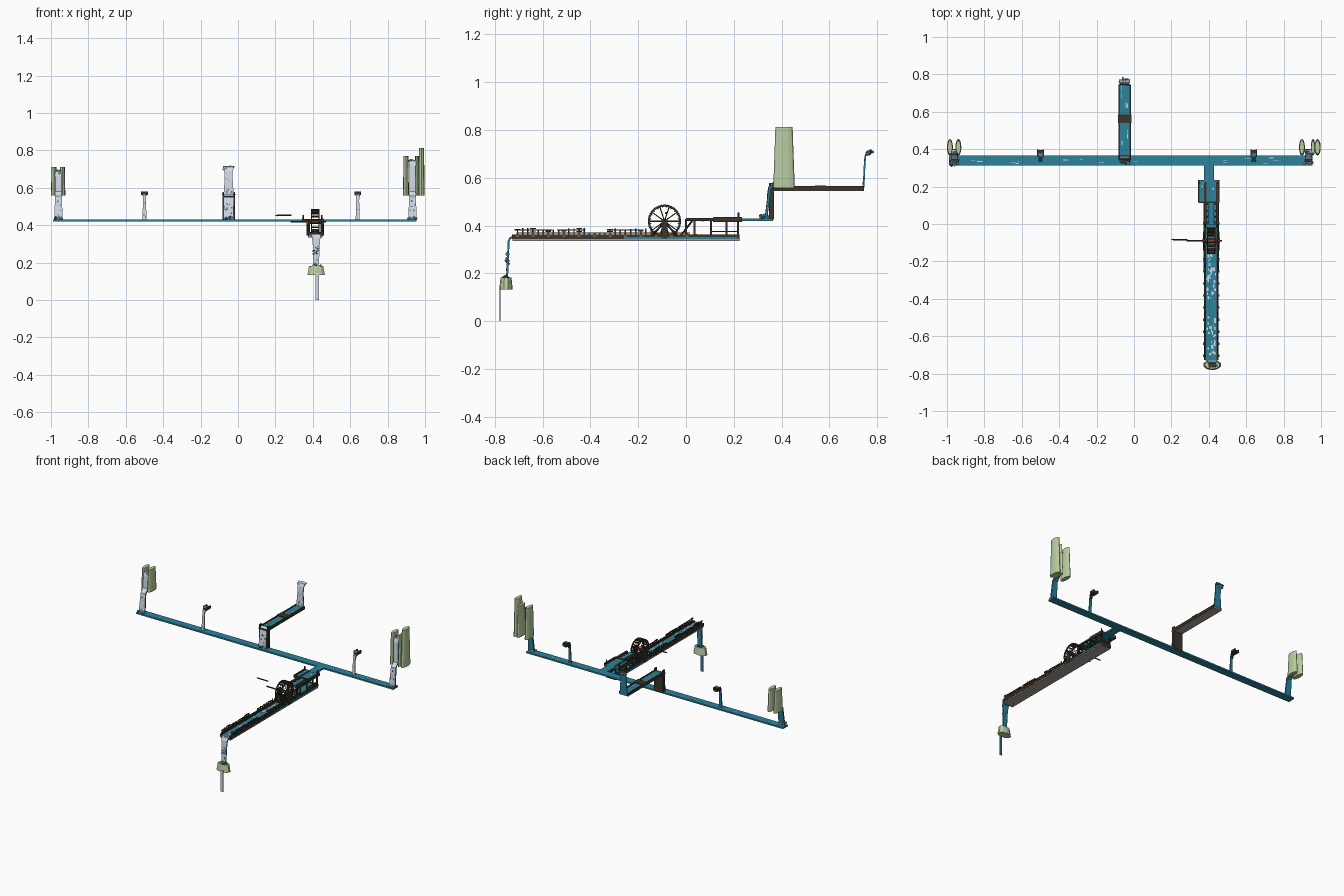
import bpy, bmesh, math, random
from mathutils import Matrix, Vector

if "Cube" in bpy.data.objects:
    bpy.data.objects.remove(bpy.data.objects["Cube"])
random.seed(4)

COLOURS = [("water_teal", (0.026, 0.23, 0.34)), ("foam_white", (0.64, 0.70, 0.78)),
           ("dark_wood", (0.045, 0.036, 0.021)), ("pale_green", (0.50, 0.62, 0.36)),
           ("trough_tan", (0.40, 0.34, 0.30)), ("rust_wood", (0.20, 0.10, 0.05))]
WATER, FOAM, WOOD, GREEN, TAN, RUST = range(6)
MATS = []
for n, c in COLOURS:
    m = bpy.data.materials.new(n)
    m.diffuse_color = (*c, 1)
    m.use_nodes = True
    m.node_tree.nodes["Principled BSDF"].inputs["Base Color"].default_value = m.diffuse_color
    MATS.append(m)


def finish(name, bm):
    bmesh.ops.recalc_face_normals(bm, faces=bm.faces)
    me = bpy.data.meshes.new(name)
    bm.to_mesh(me)
    bm.free()
    for m in MATS:
        me.materials.append(m)
    ob = bpy.data.objects.new(name, me)
    bpy.context.collection.objects.link(ob)


def paint(verts, mat):
    for f in {f for v in verts for f in v.link_faces}:
        f.material_index = mat


def box(bm, x0, x1, y0, y1, z0, z1, mat, rot=Matrix()):
    M = Matrix.Translation(((x0 + x1) / 2, (y0 + y1) / 2, (z0 + z1) / 2)) @ rot @ \
        Matrix.Diagonal((x1 - x0, y1 - y0, z1 - z0, 1))
    paint(bmesh.ops.create_cube(bm, size=1, matrix=M)["verts"], mat)


def rod(bm, a, b, r, mat, r2=None, seg=8):
    a, b = Vector(a), Vector(b)
    M = Matrix.Translation((a + b) / 2) @ (b - a).to_track_quat('Z', 'Y').to_matrix().to_4x4()
    paint(bmesh.ops.create_cone(bm, cap_ends=True, segments=seg, radius1=r, radius2=r if r2 is None else r2,
                                depth=(b - a).length, matrix=M)["verts"], mat)


def blob(bm, c, s, mat):
    M = Matrix.Translation(c) @ Matrix.Diagonal((*s, 1))
    paint(bmesh.ops.create_icosphere(bm, subdivisions=1, radius=1, matrix=M)["verts"], mat)


def foam(bm, x0, x1, y0, y1, z, n, sx, sy):
    for _ in range(n):
        x, y = random.uniform(x0, x1), random.uniform(y0, y1)
        a, b = sx * random.uniform(.4, 1), sy * random.uniform(.4, 1)
        box(bm, x - a, x + a, y - b, y + b, z, z + .001, FOAM)


def fall(name, x, path, thick=.006, spots=0):
    """Falling sheet of water; path holds (y, z, width)."""
    bm = bmesh.new()
    rows = []
    for i, (y, z, w) in enumerate(path):
        p, q = path[max(i - 1, 0)], path[min(i + 1, len(path) - 1)]
        t = Vector((0, q[0] - p[0], q[1] - p[1])).normalized()
        n = Vector((0, t.z, -t.y)) * thick / 2
        c = Vector((x, y, z))
        rows.append([bm.verts.new(c + Vector((sx * w / 2, 0, 0)) + s * n)
                     for sx, s in ((-1, -1), (1, -1), (1, 1), (-1, 1))])
    for a, b in zip(rows, rows[1:]):
        for k in range(4):
            bm.faces.new((a[k], a[(k + 1) % 4], b[(k + 1) % 4], b[k]))
    bm.faces.new(rows[0])
    bm.faces.new(rows[-1])
    bmesh.ops.recalc_face_normals(bm, faces=bm.faces)
    for f in bm.faces:
        f.material_index = FOAM if f.normal.y < -.3 else WATER
    (y0, z0, w), (y1, z1, _) = path[0], path[1]
    for _ in range(spots):
        t, dx, h = random.random(), random.uniform(-.35, .35) * w, random.uniform(.002, .005)
        y, z = y0 + (y1 - y0) * t - thick / 2, z0 + (z1 - z0) * t
        box(bm, x + dx - .003, x + dx + .003, y - .001, y + .001, z - h, z + h, WATER)
    finish(name, bm)


def splash(name, c, spread, n, size):
    bm = bmesh.new()
    for _ in range(n):
        p = [c[i] + random.uniform(-1, 1) * spread[i] for i in range(3)]
        blob(bm, p, [size * random.uniform(.6, 1.2) for _ in range(3)], random.choice((FOAM, FOAM, WATER)))
    finish(name, bm)


# long cross channel with foam flecks
bm = bmesh.new()
box(bm, -.99, .955, .313, .365, .42, .43, WATER)
foam(bm, -.95, .93, .32, .355, .43, 20, .016, .002)
finish("long_channel", bm)

# end falls, stepping back between pale green pillars
for side, x, top in (("left", -.96, .69), ("right", .933, .745)):
    fall(side + "_fall", x, [(.335, .43, .045), (.35, .555, .036), (.374, .58, .034), (.378, top - .03, .034),
                             (.384, top - .005, .04), (.40, top, .042)], .01, 7)
    splash(side + "_splash", (x, .328, .436), (.022, .015, .006), 10, .009)
    splash(side + "_crest", (x, .388, top - .005), (.016, .01, .01), 6, .008)


def pillar(name, x, z1, w):
    bm = bmesh.new()
    bmesh.ops.create_cone(bm, cap_ends=True, segments=12, radius1=1, radius2=.8, depth=1)
    bmesh.ops.transform(bm, matrix=Matrix.Translation((x, .41, (.558 + z1) / 2)) @
                        Matrix.Diagonal((w, .045, z1 - .558, 1)), verts=bm.verts)
    for f in bm.faces:
        f.material_index = GREEN
    finish(name, bm)


for i, (x, z, w) in enumerate(((-.984, .71, .016), (-.939, .71, .016), (.898, .77, .016),
                               (.957, .77, .012), (.981, .812, .017))):
    pillar(f"pillar_{i + 1}", x, z, w)

# two small spouts with dark wooden heads
for i, x in enumerate((-.5, .64)):
    fall(f"small_fall_{i + 1}", x, [(.338, .43, .022), (.343, .53, .016), (.347, .56, .018),
                                    (.36, .574, .024), (.38, .576, .028)], .007, 3)
    bm = bmesh.new()
    box(bm, x - .011, x + .011, .352, .395, .556, .574, WOOD)
    box(bm, x - .008, x + .008, .348, .354, .54, .57, WOOD)
    for s in (-1, 1):
        box(bm, x + s * .014 - .004, x + s * .014 + .004, .36, .397, .562, .58, WOOD)
        blob(bm, (x + s * .01, .372, .575), (.007, .009, .006), FOAM)
    finish(f"small_spout_{i + 1}", bm)

# raised rear channel
cx = -.05
bm = bmesh.new()
box(bm, cx - .026, cx + .026, .362, .745, .55, .561, WATER)
box(bm, cx - .031, cx + .031, .362, .745, .545, .551, TAN)
for s in (-1, 1):
    x = cx + s * .03
    box(bm, x - .004, x + .004, .355, .745, .547, .566, WOOD)
box(bm, cx - .036, cx + .036, .54, .585, .562, .568, WOOD)
foam(bm, cx - .02, cx + .02, .38, .73, .561, 10, .003, .014)
finish("rear_channel", bm)
fall("rear_lower_fall", cx, [(.335, .43, .056), (.347, .52, .05), (.352, .552, .05), (.366, .563, .05)], .01, 8)
bm = bmesh.new()
box(bm, cx - .03, cx + .03, .36, .368, .425, .55, WOOD)
for s in (-1, 1):
    box(bm, cx + s * .03 - .004, cx + s * .03 + .004, .348, .368, .425, .578, WOOD)
box(bm, cx - .034, cx + .034, .343, .35, .547, .556, WOOD)
finish("rear_fall_frame", bm)
splash("rear_lower_splash", (cx, .33, .437), (.024, .01, .006), 10, .008)
fall("rear_upper_fall", cx, [(.743, .56, .055), (.747, .65, .042), (.75, .69, .044),
                             (.758, .71, .055), (.772, .714, .06)], .007, 8)
splash("rear_upper_crest", (cx, .768, .706), (.026, .01, .008), 9, .009)

# front trough: tan bed, teal water, wooden walls
X = .413
bm = bmesh.new()
box(bm, X - .038, X + .038, -.725, .222, .335, .343, TAN)
box(bm, X - .03, X + .03, -.73, .22, .343, .356, WATER)
foam(bm, X - .022, X + .022, -.7, -.5, .356, 30, .006, .009)
foam(bm, X - .022, X + .022, -.42, -.16, .356, 32, .006, .010)
for s in (-1, 1):
    x = X + s * .034
    box(bm, x - .006, x + .006, -.728, .222, .343, .362, WOOD)
    xs = X + s * .041
    box(bm, xs - .001, xs + .001, -.26, .215, .344, .352, WATER)
box(bm, X - .037, X + .037, .215, .223, .335, .362, WOOD)
finish("front_trough", bm)

# trough railings, posts and odd brackets
bm = bmesh.new()
for s in (-1, 1):
    x = X + s * .035
    box(bm, x - .004, x + .004, -.71, .0, .366, .371, WOOD)
    for i in range(34):
        y = -.705 + i * .0215
        tall = i < 14 or 17 < i < 27
        h = random.uniform(.376, .39) if tall else .371
        box(bm, x - .003, x + .003, y - .003, y + .003, .345, h, WOOD)
        if i % 3 == 0:
            box(bm, x + s * .004 - .006, x + s * .004 + .006, y - .006, y + .006, .352, .364, RUST)
            box(bm, x - .004, x + .004, y - .012, y + .012, h - .004, h, WOOD)
    for y0, y1 in ((-.7, -.56), (-.54, -.42), (-.33, -.18)):
        box(bm, x - .0025, x + .0025, y0, y1, .379, .383, WOOD)
for i in range(7):
    y = -.14 + i * .03
    box(bm, X - .038, X + .038, y - .005, y + .005, .36, .364, WOOD)
finish("trough_railings", bm)

# head box and connecting channel
bm = bmesh.new()
box(bm, .375, .428, .22, .32, .42, .43, WATER)
box(bm, .35, .448, .12, .235, .419, .429, WATER)
for s in (-1, 1):
    x = .399 + s * .053
    box(bm, x - .005, x + .005, .115, .235, .415, .435, WOOD)
box(bm, .348, .45, .113, .12, .415, .434, WOOD)
for x in (.35, .448):
    rod(bm, (x, .22, .42), (x, .22, .455), .004, WOOD)
foam(bm, .36, .43, .13, .22, .429, 5, .004, .008)
finish("head_box", bm)

# timber frame and flume leading to the wheel
bm = bmesh.new()
for s in (-1, 1):
    x = X + s * .033
    box(bm, x - .007, x + .007, .0, .225, .422, .432, WOOD)
    box(bm, x - .003, x + .003, .1, .22, .372, .377, WOOD)
    for y in (.0, .035, .105, .17, .217):
        box(bm, x - .004, x + .004, y - .004, y + .004, .34, .426, WOOD)
    rod(bm, (x, -.02, .36), (x, .03, .425), .004, WOOD, seg=4)
for y in (.0, .035, .07, .105):
    box(bm, X - .035, X + .035, y - .004, y + .004, .416, .423, WOOD)
box(bm, X - .014, X + .014, -.005, .12, .42, .428, WATER)
finish("flume_frame", bm)

# water wheel: two rims, spokes, paddles
WY, WZ, R = -.09, .418, .07
bm = bmesh.new()
for x in (X - .02, X + .02):
    N, ring = 20, []
    for i in range(N):
        a = i * math.tau / N
        ring.append([bm.verts.new((x + dx, WY + r * math.cos(a), WZ + r * math.sin(a)))
                     for dx, r in ((-.003, R), (.003, R), (.003, R - .009), (-.003, R - .009))])
    for i in range(N):
        p, q = ring[i], ring[(i + 1) % N]
        for k in range(4):
            bm.faces.new((p[k], p[(k + 1) % 4], q[(k + 1) % 4], q[k])).material_index = WOOD
    for i in range(10):
        a = i * math.tau / 10
        rod(bm, (x, WY, WZ), (x, WY + (R - .005) * math.cos(a), WZ + (R - .005) * math.sin(a)), .0022, WOOD, seg=4)
for i in range(20):
    a = (i + .5) * math.tau / 20
    y, z = WY + (R - .007) * math.cos(a), WZ + (R - .007) * math.sin(a)
    box(bm, X - .02, X + .02, y - .007, y + .007, z - .0015, z + .0015, WOOD, Matrix.Rotation(a, 4, 'X'))
rod(bm, (X - .028, WY, WZ), (X + .028, WY, WZ), .011, RUST, seg=10)
finish("water_wheel", bm)

# axle, bearings and detached lever
bm = bmesh.new()
rod(bm, (.28, WY, WZ), (.47, WY, WZ), .0045, WOOD)
for s in (-1, 1):
    x = X + s * .04
    box(bm, x - .006, x + .006, WY - .012, WY + .012, .345, .428, WOOD)
    for t in (-1, 1):
        rod(bm, (x, WY + t * .05, .36), (x, WY, .415), .004, WOOD, seg=4)
finish("wheel_axle", bm)
bm = bmesh.new()
rod(bm, (.2, -.083, .452), (.215, -.083, .452), .002, WOOD, .005)
rod(bm, (.215, -.083, .452), (.285, -.083, .452), .004, WOOD)
finish("lever_rod", bm)

# front fall, catch bowl and final stream
fx = .418
fall("front_fall", fx, [(-.748, .19, .03), (-.746, .25, .034), (-.744, .29, .036),
                        (-.742, .335, .045), (-.735, .348, .05), (-.722, .353, .055)], .008, 5)
splash("front_fall_foam", (fx, -.748, .262), (.014, .006, .022), 8, .008)
bm = bmesh.new()
bmesh.ops.create_cone(bm, cap_ends=True, segments=10, radius1=1, radius2=.82, depth=1)
bmesh.ops.transform(bm, matrix=Matrix.Translation((fx, -.753, .158)) @
                    Matrix.Diagonal((.049, .028, .05, 1)), verts=bm.verts)
for f in bm.faces:
    f.material_index = GREEN
box(bm, fx - .02, fx + .02, -.768, -.738, .183, .185, WOOD)
finish("catch_bowl", bm)
splash("bowl_splash", (fx, -.752, .184), (.026, .012, .003), 8, .007)
fall("final_stream", fx + .006, [(-.779, 0, .019), (-.779, .145, .019)], .004)
